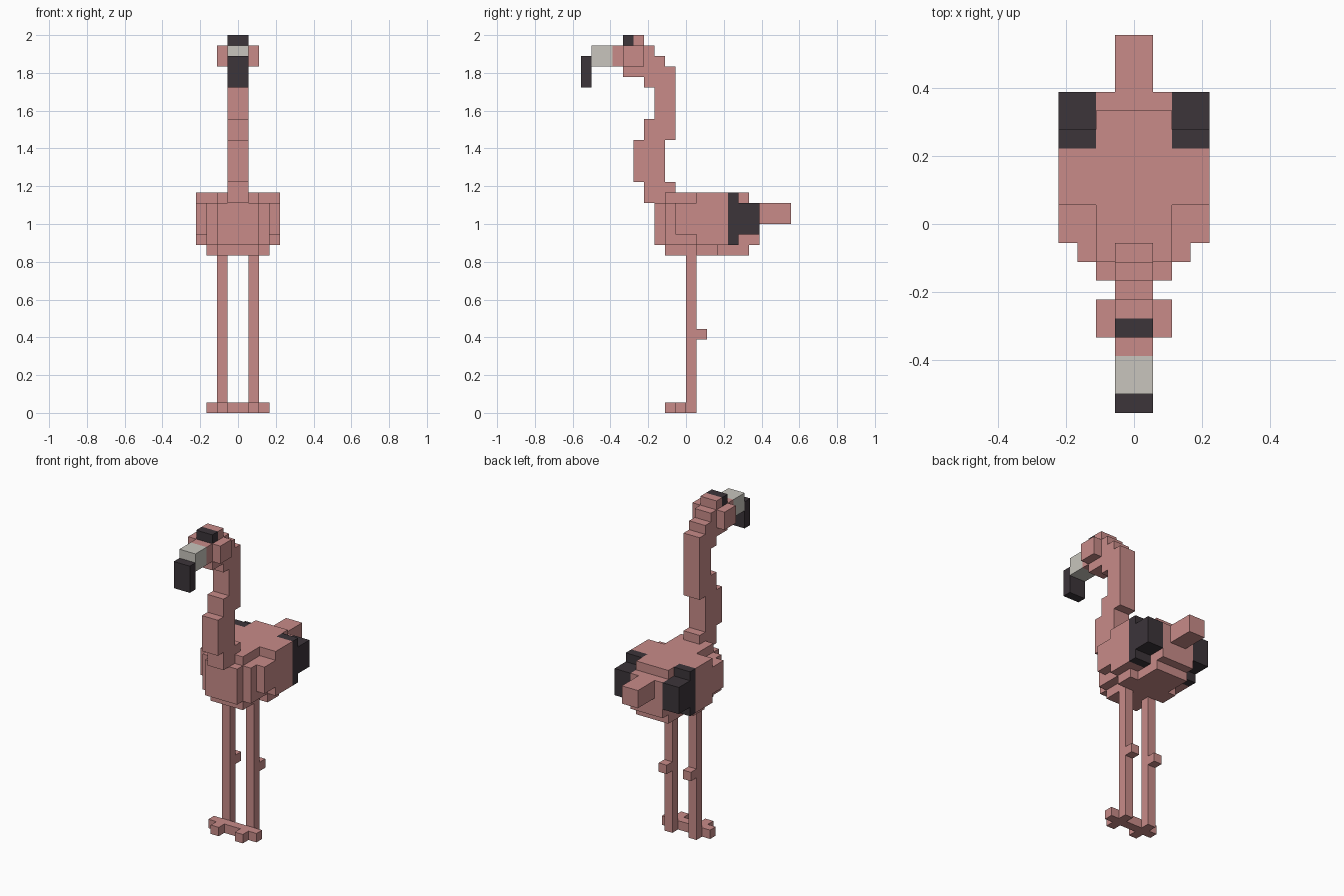
import bpy, bmesh
from mathutils import Vector

U = 1 / 18  # edge length of one block

cube = bpy.data.objects.get("Cube")
if cube:
    bpy.data.objects.remove(cube, do_unlink=True)


def make_material(name, rgb):
    mat = bpy.data.materials.new(name)
    mat.use_nodes = True
    mat.diffuse_color = (*rgb, 1)
    mat.node_tree.nodes["Principled BSDF"].inputs["Base Color"].default_value = (*rgb, 1)
    return mat


pink = make_material("dusty pink", (0.58, 0.26, 0.25))
black = make_material("plum black", (0.045, 0.035, 0.042))
cream = make_material("pale grey", (0.58, 0.56, 0.51))


def blocks(name, mat, *boxes, mirror=False):
    """Join block-unit boxes (x0, x1, y0, y1, z0, z1) into one clean shell."""
    cells = set()
    for x0, x1, y0, y1, z0, z1 in boxes:
        cells |= {(x, y, z) for x in range(x0, x1) for y in range(y0, y1) for z in range(z0, z1)}
    if mirror:
        cells |= {(-1 - x, y, z) for x, y, z in cells}
    bm = bmesh.new()
    for cell in cells:
        for axis in range(3):
            for side in (0, 1):
                near = list(cell)
                near[axis] += 2 * side - 1
                if tuple(near) in cells:
                    continue
                a, b = (axis + 1) % 3, (axis + 2) % 3
                ring = []
                for da, db in ((0, 0), (1, 0), (1, 1), (0, 1)):
                    p = Vector(cell)
                    p[axis] += side
                    p[a] += da
                    p[b] += db
                    ring.append(bm.verts.new(p * U))
                bm.faces.new(ring if side else ring[::-1])
    bmesh.ops.remove_doubles(bm, verts=bm.verts, dist=U / 100)
    bmesh.ops.dissolve_limit(bm, angle_limit=0.01, verts=bm.verts, edges=bm.edges)
    mesh = bpy.data.meshes.new(name)
    bm.to_mesh(mesh)
    bm.free()
    mesh.materials.append(mat)
    obj = bpy.data.objects.new(name, mesh)
    bpy.context.collection.objects.link(obj)
    return obj


# Legs with a rear knee knob and a three-toed foot
for side, x in (("left", 1), ("right", -2)):
    blocks(side + "_leg", pink,
           (x, x + 1, 0, 1, 0, 15),
           (x, x + 1, 1, 2, 7, 8))
    blocks(side + "_foot", pink,
           (x - 1, x + 2, -1, 0, 0, 1),
           (x, x + 1, -2, -1, 0, 1))

# Body: breast, back, belly and folded wings
blocks("body", pink,
       (0, 2, -3, 7, 16, 20),
       (0, 2, -2, 6, 20, 21),
       (0, 2, -2, 6, 15, 16),
       (2, 3, 1, 3, 15, 16),
       (2, 3, -2, 1, 16, 20),
       (3, 4, -1, 1, 17, 20),
       (2, 4, 1, 4, 16, 21), mirror=True)

# Dark wing tips
for side, x in (("left", 2), ("right", -4)):
    blocks(side + "_wing_tip", black,
           (x, x + 2, 4, 5, 16, 21),
           (x, x + 2, 5, 7, 17, 20))

blocks("tail", pink, (-1, 1, 7, 10, 18, 20))

# Curved neck: stacked slabs given by depth and height
neck_steps = ((-4, -1, 20, 22), (-5, -2, 22, 26), (-4, -1, 26, 28),
              (-3, -1, 28, 31), (-4, -1, 31, 33))
blocks("neck", pink, *[(-1, 1, *step) for step in neck_steps])

# Head with cheeks, dark crown patch and hooked bill
blocks("head", pink,
       (0, 1, -6, -4, 32, 33),
       (0, 1, -7, -2, 33, 34),
       (0, 1, -7, -3, 34, 35),
       (0, 1, -5, -4, 35, 36),
       (1, 2, -6, -4, 33, 35), mirror=True)
blocks("crown_patch", black, (-1, 1, -6, -5, 35, 36))
blocks("upper_bill", cream, (-1, 1, -9, -7, 33, 35))
blocks("bill_tip", black, (-1, 1, -10, -9, 31, 34))
